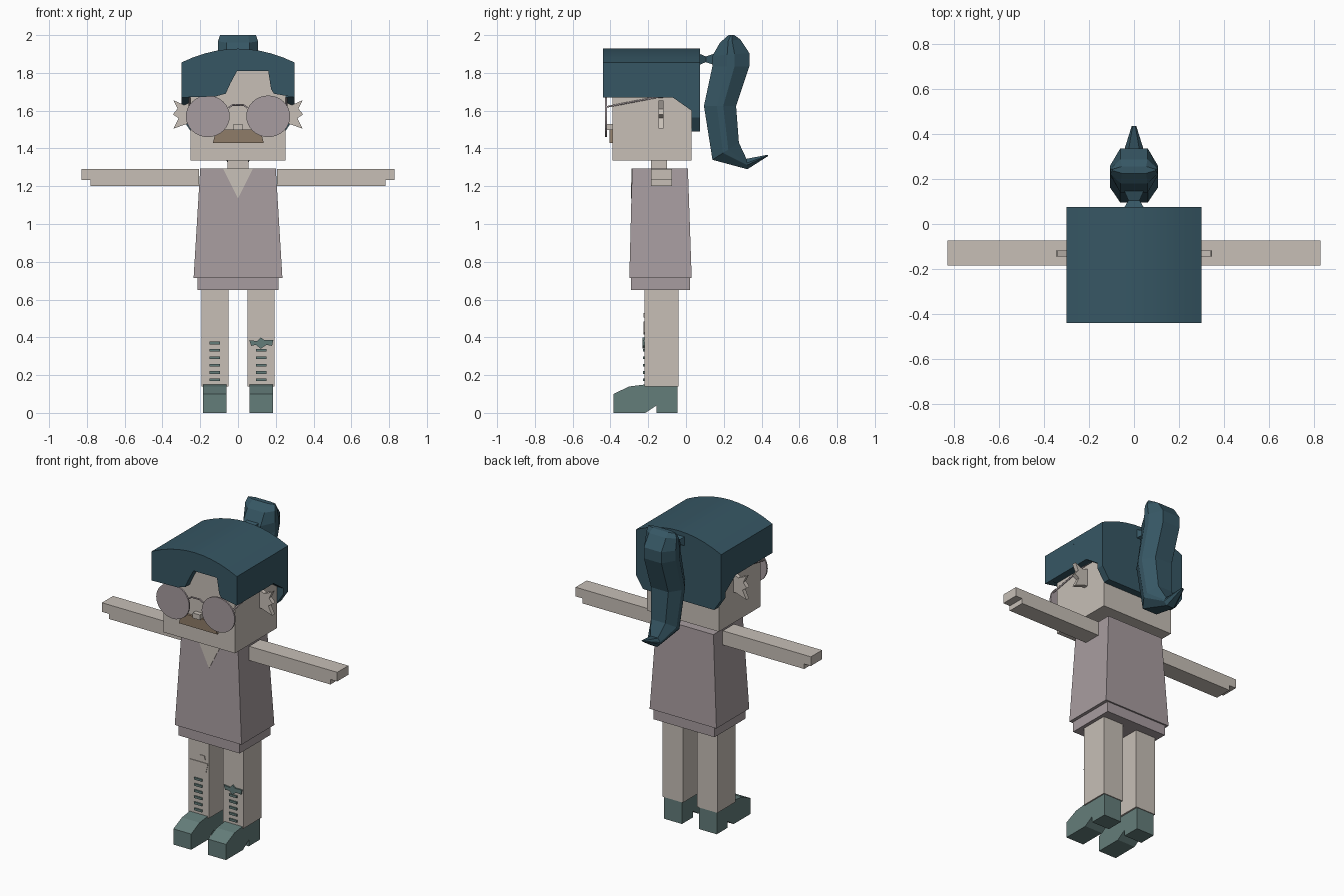
import bpy, bmesh
from math import radians, cos, sin, pi
from mathutils import Vector

cube = bpy.data.objects.get("Cube")
if cube:
    bpy.data.objects.remove(cube, do_unlink=True)


def material(name, rgb):
    mat = bpy.data.materials.new(name)
    mat.use_nodes = True
    mat.diffuse_color = (*rgb, 1)
    mat.node_tree.nodes["Principled BSDF"].inputs["Base Color"].default_value = (*rgb, 1)
    return mat


skin = material("pale skin", (0.57, 0.52, 0.47))
teal = material("dark teal hair", (0.037, 0.094, 0.127))
mauve = material("mauve cloth", (0.39, 0.335, 0.35))
green = material("grey green leather", (0.127, 0.205, 0.195))
brown = material("brown moustache", (0.275, 0.202, 0.138))


def loft(name, rings, mat, mirror=False, smooth=False):
    """Skin a list of equal-length vertex rings and cap both ends."""
    bm = bmesh.new()
    loops = [[bm.verts.new(p) for p in ring] for ring in rings]
    for low, high in zip(loops, loops[1:]):
        for i in range(len(low)):
            j = (i + 1) % len(low)
            bm.faces.new((low[i], low[j], high[j], high[i]))
    bm.faces.new(loops[0])
    bm.faces.new(loops[-1])
    bmesh.ops.recalc_face_normals(bm, faces=bm.faces)
    mesh = bpy.data.meshes.new(name)
    bm.to_mesh(mesh)
    bm.free()
    mesh.materials.append(mat)
    obj = bpy.data.objects.new(name, mesh)
    bpy.context.collection.objects.link(obj)
    if smooth:
        mesh.shade_smooth()
        mesh.set_sharp_from_angle(angle=radians(25))
    if mirror:
        obj.modifiers.new("Mirror", "MIRROR")
    return obj


def front_prism(name, outline, y0, y1, mat, **kw):
    """Extrude an x-z outline along y."""
    return loft(name, [[(x, y, z) for x, z in outline] for y in (y0, y1)], mat, **kw)


def side_prism(name, outline, x0, x1, mat, **kw):
    """Extrude a y-z outline along x."""
    return loft(name, [[(x, y, z) for y, z in outline] for x in (x0, x1)], mat, **kw)


def rect(x0, x1, y0, y1, z):
    return [(x0, y0, z), (x1, y0, z), (x1, y1, z), (x0, y1, z)]


def box(name, x, y, z, mat, **kw):
    return loft(name, [rect(*x, *y, h) for h in z], mat, **kw)


def rod(name, path, radius, mat, mirror=False):
    curve = bpy.data.curves.new(name, "CURVE")
    curve.dimensions = "3D"
    curve.bevel_depth = radius
    curve.bevel_resolution = 1
    curve.use_fill_caps = True
    line = curve.splines.new("POLY")
    line.points.add(len(path) - 1)
    for point, co in zip(line.points, path):
        point.co = (*co, 1)
    curve.materials.append(mat)
    obj = bpy.data.objects.new(name, curve)
    bpy.context.collection.objects.link(obj)
    if mirror:
        obj.modifiers.new("Mirror", "MIRROR")


# Legs and heeled shoes
box("legs", (0.05, 0.193), (-0.22, -0.04), (0.14, 0.66), skin, mirror=True)
shoe = [(-0.385, 0), (-0.385, 0.1), (-0.3, 0.14), (-0.22, 0.15), (-0.045, 0.15),
        (-0.045, 0), (-0.155, 0), (-0.155, 0.04), (-0.215, 0)]
side_prism("shoes", shoe, 0.06, 0.185, green, mirror=True)

# Laces, bow and patches on the front of the legs
for i in range(5):
    z = 0.175 + 0.039 * i
    box("lace", (0.095, 0.15), (-0.228, -0.219), (z - 0.007, z + 0.007), green, mirror=True)
box("top_lace", (-0.15, -0.095), (-0.228, -0.219), (0.363, 0.377), green)
bow = [(0.06, 0.385), (0.1, 0.38), (0.12, 0.4), (0.14, 0.385), (0.187, 0.385),
       (0.18, 0.355), (0.15, 0.36), (0.12, 0.34), (0.095, 0.36), (0.07, 0.355)]
front_prism("lace_bow", bow, -0.229, -0.22, green)
patch = [(-0.185, 0.485), (-0.055, 0.485), (-0.07, 0.425), (-0.15, 0.415), (-0.18, 0.44)]
front_prism("knee_patch", patch, -0.224, -0.219, skin)
small = [(-0.13, 0.505), (-0.075, 0.505), (-0.08, 0.53), (-0.11, 0.53)]
front_prism("small_patch", small, -0.224, -0.219, skin)

# Dress with an underskirt and a V neckline
loft("dress", [rect(-0.235, 0.235, -0.3, 0.03, 0.715),
               rect(-0.2, 0.2, -0.285, 0.01, 1.295)], mauve)
box("underskirt", (-0.215, 0.215), (-0.29, 0.02), (0.65, 0.72), mauve)
loft("neckline", [[(-0.08, y, 1.295), (0.08, y, 1.295), (0, y - 0.004, 1.135)]
                  for y in (-0.288, -0.28)], skin)
box("neck", (-0.055, 0.055), (-0.185, -0.1), (1.28, 1.345), skin)

# Arms with a stepped hand
arm = [(0.207, 1.2), (0.78, 1.2), (0.78, 1.232), (0.828, 1.232), (0.828, 1.29), (0.207, 1.29)]
front_prism("arms", arm, -0.185, -0.073, skin, mirror=True)

# Head, ears, nose and moustache
box("head", (-0.252, 0.252), (-0.39, 0.03), (1.335, 1.83), skin)
ear = [(0.24, 1.65), (0.285, 1.63), (0.342, 1.655), (0.32, 1.61), (0.345, 1.58),
       (0.315, 1.56), (0.342, 1.505), (0.27, 1.53), (0.24, 1.53)]
front_prism("ears", ear, -0.145, -0.118, skin, mirror=True)
box("nose", (-0.025, 0.025), (-0.42, -0.38), (1.497, 1.53), skin)
moustache = [(-0.133, 1.43), (0.136, 1.43), (0.118, 1.5), (-0.115, 1.5)]
front_prism("moustache", moustache, -0.405, -0.385, brown)

# Round glasses
disc = [(0.16 + 0.116 * cos(i * pi / 16), 1.57 + 0.11 * sin(i * pi / 16)) for i in range(32)]
front_prism("lenses", disc, -0.428, -0.418, mauve, mirror=True)
rod("glasses_bridge", [(-0.05, -0.422, 1.615), (-0.03, -0.422, 1.63),
                       (0.03, -0.422, 1.63), (0.05, -0.422, 1.615)], 0.005, mauve)
rod("glasses_temples", [(0.256, -0.422, 1.62), (0.256, -0.16, 1.67),
                        (0.256, -0.09, 1.675)], 0.005, mauve, mirror=True)

# Hair: domed crown with fringe, side panels and back panel
dome = []
for i in range(11):
    x = 0.3 - 0.06 * i
    dome.append((x, 1.855 + 0.073 * (1 - (x / 0.3) ** 2)))
fringe = [(-0.3, 1.67), (-0.12, 1.675), (-0.065, 1.69), (-0.04, 1.745), (-0.005, 1.81),
          (0.16, 1.81), (0.175, 1.715), (0.19, 1.69), (0.3, 1.67)]
front_prism("hair_fringe", dome + fringe, -0.44, -0.392, teal, smooth=True)
front_prism("hair_crown", dome + [(-0.3, 1.82), (0.3, 1.82)], -0.392, 0.03, teal, smooth=True)
back = [(-0.3, 1.565), (-0.25, 1.49), (0.25, 1.49), (0.3, 1.565)]
front_prism("hair_back", dome + back, 0.03, 0.075, teal, smooth=True)
panel = [(-0.392, 1.82), (-0.392, 1.67), (-0.07, 1.67), (0.03, 1.6), (0.03, 1.82)]
side_prism("hair_sides", panel, 0.251, 0.3, teal, mirror=True)


# Ponytail: six-sided sections swept from the crest to the flicked tip
def section(front, rear, width):
    front, rear = Vector((0, *front)), Vector((0, *rear))
    spots = [(-0.57, 0), (0.57, 0), (1, 0.4), (1, 0.6), (0.57, 1), (-0.57, 1),
             (-1, 0.6), (-1, 0.4)]
    return [front.lerp(rear, t) + Vector((s * width, 0, 0)) for s, t in spots]


tail = [((0.225, 2), (0.255, 2), 0.095), ((0.18, 1.96), (0.287, 1.978), 0.105),
        ((0.14, 1.89), (0.335, 1.905), 0.107), ((0.14, 1.835), (0.335, 1.835), 0.107),
        ((0.095, 1.625), (0.265, 1.625), 0.107), ((0.14, 1.34), (0.28, 1.43), 0.09),
        ((0.325, 1.29), (0.32, 1.345), 0.045), ((0.435, 1.36), (0.435, 1.367), 0.01)]
loft("ponytail", [section(*s) for s in tail], teal)
tie = [(0.07, 0.045, 0.03), (0.105, 0.025, 0.015), (0.15, 0.045, 0.03)]
loft("hair_tie", [[(-w, y, 1.872 - h), (w, y, 1.872 - h), (w, y, 1.872 + h), (-w, y, 1.872 + h)]
                  for y, w, h in tie], teal)
